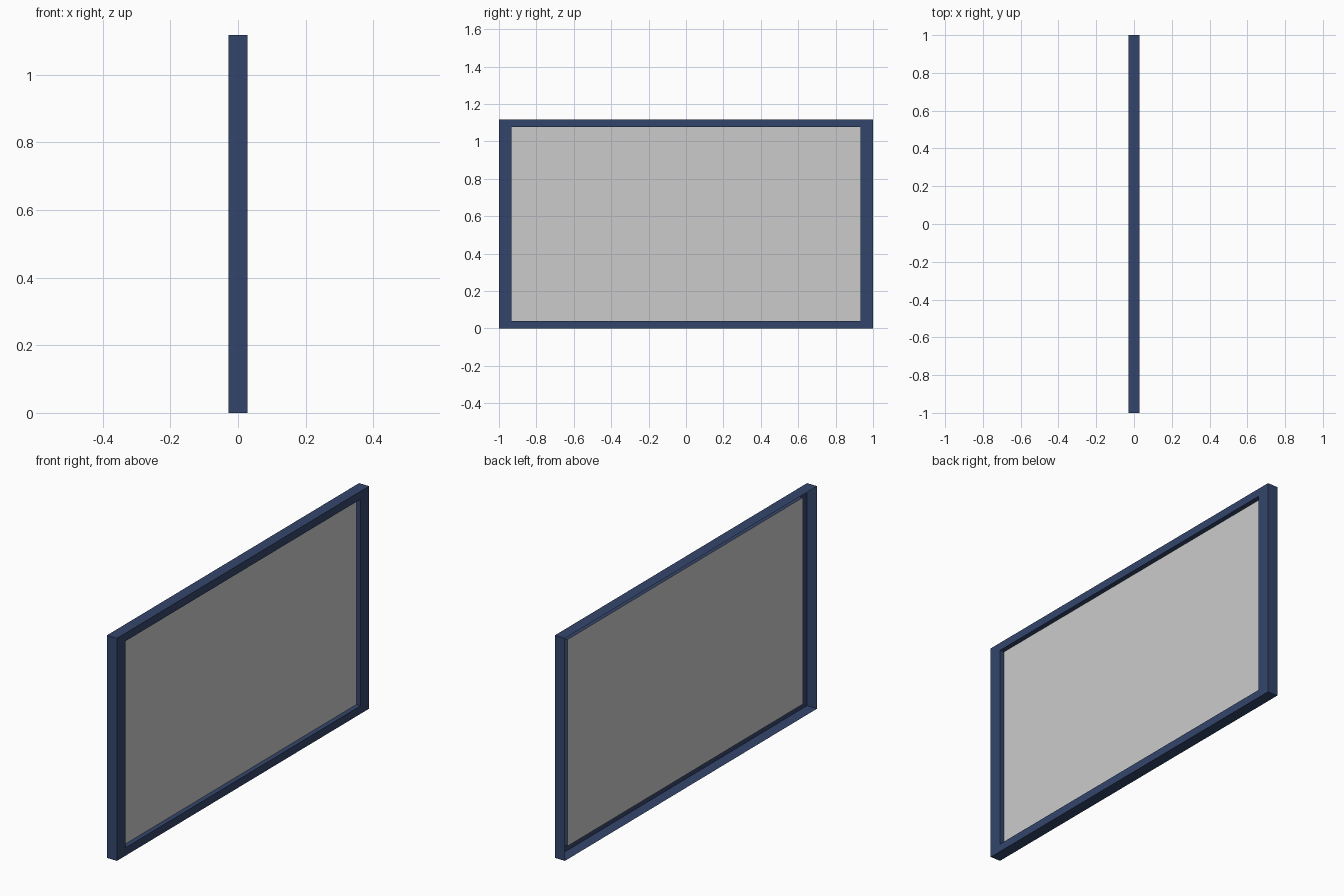
import bpy, bmesh

if "Cube" in bpy.data.objects:
    bpy.data.objects.remove(bpy.data.objects["Cube"])

D, W, H = 0.028, 1.0, 1.117        # half depth, half width, height
SIDE, RAIL = 0.067, 0.04           # frame widths: sides, top and bottom
PANEL_X = 0.004                    # plane of the recessed panel


def ring(bm, x, side, rail):
    """Rectangle of vertices in the plane x, inset from the outer edge."""
    w = W - side
    return [bm.verts.new((x, y, z)) for y, z in
            ((-w, rail), (w, rail), (w, H - rail), (-w, H - rail))]


def finish(bm, name):
    mesh = bpy.data.meshes.new(name)
    bm.to_mesh(mesh)
    bm.free()
    obj = bpy.data.objects.new(name, mesh)
    bpy.context.collection.objects.link(obj)
    return obj


# Frame: open-backed shell made of outer walls, front border and inner reveal
bm = bmesh.new()
rings = [ring(bm, -D, 0, 0), ring(bm, D, 0, 0),
         ring(bm, D, SIDE, RAIL), ring(bm, PANEL_X, SIDE, RAIL)]
for a, b in zip(rings, rings[1:]):
    for i in range(4):
        j = (i + 1) % 4
        bm.faces.new((a[i], a[j], b[j], b[i]))
frame = finish(bm, "frame")
navy = bpy.data.materials.new("navy")
navy.diffuse_color = (0.034, 0.06, 0.15, 1)
navy.use_nodes = True
navy.node_tree.nodes["Principled BSDF"].inputs["Base Color"].default_value = navy.diffuse_color
frame.data.materials.append(navy)

# Panel: flat sheet closing the recess
bm = bmesh.new()
bm.faces.new(ring(bm, PANEL_X, SIDE, RAIL))
finish(bm, "panel")
